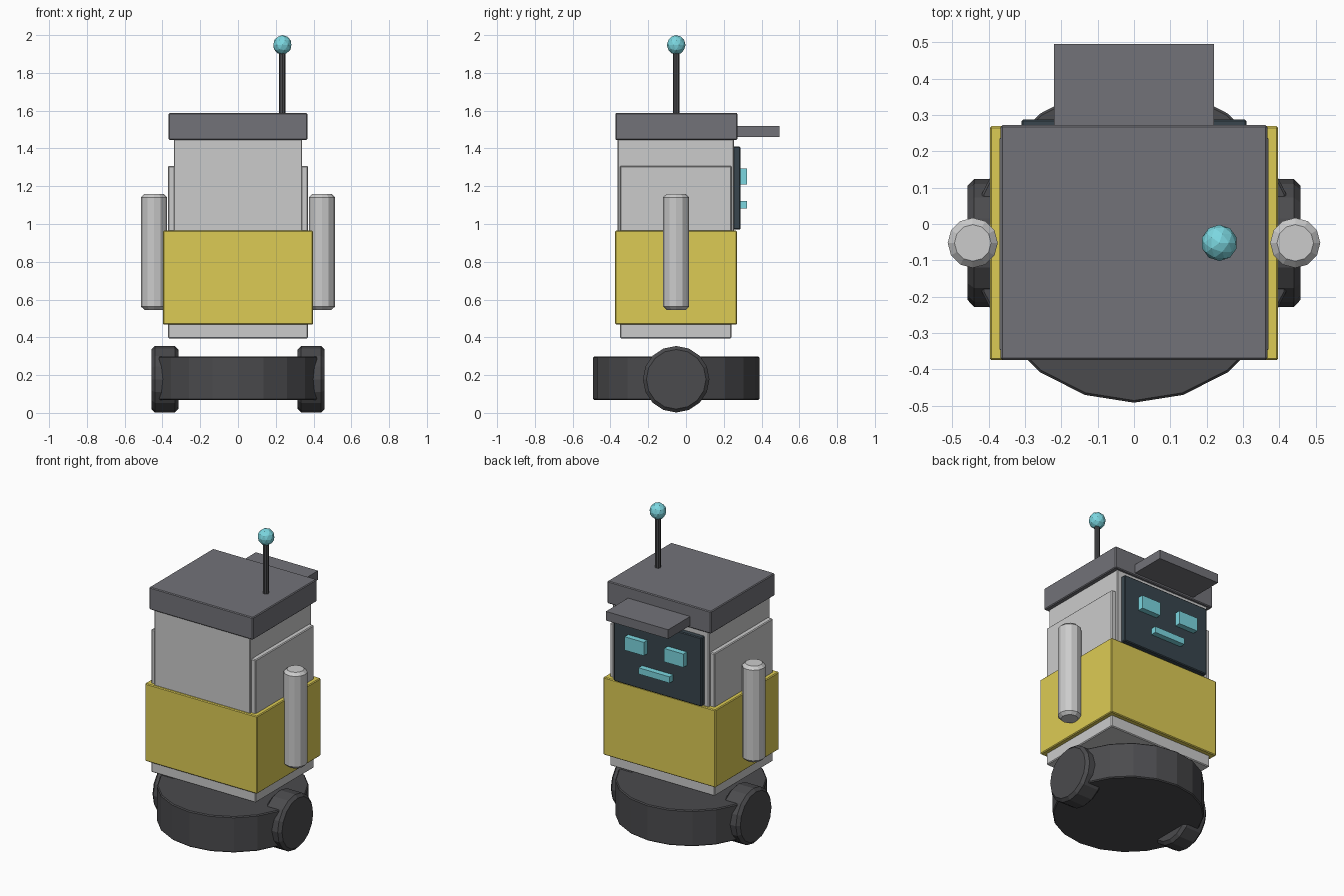
import bpy, math
from math import pi

if "Cube" in bpy.data.objects:
    bpy.data.objects.remove(bpy.data.objects["Cube"])


def paint(name, rgb):
    m = bpy.data.materials.new(name)
    m.diffuse_color = (*rgb, 1)
    m.use_nodes = True
    m.node_tree.nodes["Principled BSDF"].inputs["Base Color"].default_value = m.diffuse_color
    return m


PALE = paint("pale_grey", (0.62, 0.62, 0.64))
MID = paint("mid_grey", (0.17, 0.17, 0.19))
DARK = paint("dark_grey", (0.07, 0.07, 0.075))
YELLOW = paint("yellow", (0.72, 0.60, 0.09))
NAVY = paint("navy", (0.04, 0.06, 0.075))
CYAN = paint("cyan", (0.2, 0.68, 0.75))


def finish(name, mat, bevel):
    o = bpy.context.object
    o.name = name
    o.data.materials.append(mat)
    if bevel:
        b = o.modifiers.new("bevel", 'BEVEL')
        b.width = bevel
        b.segments = 1
        b.limit_method = 'ANGLE'
        b.angle_limit = math.radians(40)
    return o


def box(name, x, y, z, mat, bevel=0.005):
    """Box from (min, max) ranges."""
    bpy.ops.mesh.primitive_cube_add(size=1, location=[sum(r) / 2 for r in (x, y, z)])
    o = bpy.context.object
    o.scale = [r[1] - r[0] for r in (x, y, z)]
    bpy.ops.object.transform_apply(location=False, rotation=False, scale=True)
    return finish(name, mat, bevel)


def cylinder(name, loc, r, depth, sides, mat, bevel, rot=(0, 0, 0)):
    bpy.ops.mesh.primitive_cylinder_add(vertices=sides, radius=r, depth=depth,
                                        location=loc, rotation=rot)
    return finish(name, mat, bevel)


# Rolling base with a wheel on each side
cylinder("base_disc", (0, -0.052, 0.183), 0.44, 0.23, 20, DARK, 0.006)
for side, s in (("left", -1), ("right", 1)):
    cylinder(side + "_wheel", (s * 0.387, -0.052, 0.178), 0.176, 0.142, 16, DARK,
             0.018, (0, pi / 2, 0))
    # Arms hang beside the body
    cylinder(side + "_arm", (s * 0.444, -0.052, 0.852), 0.069, 0.615, 12, PALE,
             0.018)

# Body, jacket band and head
box("torso", (-0.37, 0.37), (-0.35, 0.24), (0.395, 1.308), PALE)
box("jacket_band", (-0.397, 0.397), (-0.375, 0.27), (0.468, 0.965), YELLOW)
box("head", (-0.34, 0.34), (-0.362, 0.255), (0.94, 1.46), PALE)

# Face panel with eyes and mouth, on the +y side
box("face_panel", (-0.31, 0.31), (0.25, 0.288), (0.97, 1.41), NAVY)
for side, s in (("left", -1), ("right", 1)):
    box(side + "_eye", (s * 0.14 - 0.068, s * 0.14 + 0.068), (0.28, 0.324),
        (1.208, 1.294), CYAN, 0)
box("mouth", (-0.11, 0.11), (0.28, 0.324), (1.082, 1.122), CYAN, 0)

# Cap with visor
box("cap", (-0.367, 0.367), (-0.374, 0.272), (1.445, 1.588), MID)
box("visor", (-0.22, 0.22), (0.2, 0.495), (1.46, 1.518), MID, 0)

# Antenna with a ball tip
cylinder("antenna_rod", (0.235, -0.052, 1.745), 0.017, 0.32, 8, DARK, 0)
bpy.ops.mesh.primitive_ico_sphere_add(subdivisions=2, radius=0.05,
                                      location=(0.235, -0.052, 1.948))
bpy.context.object.scale.z = 1.04
finish("antenna_ball", CYAN, 0)
